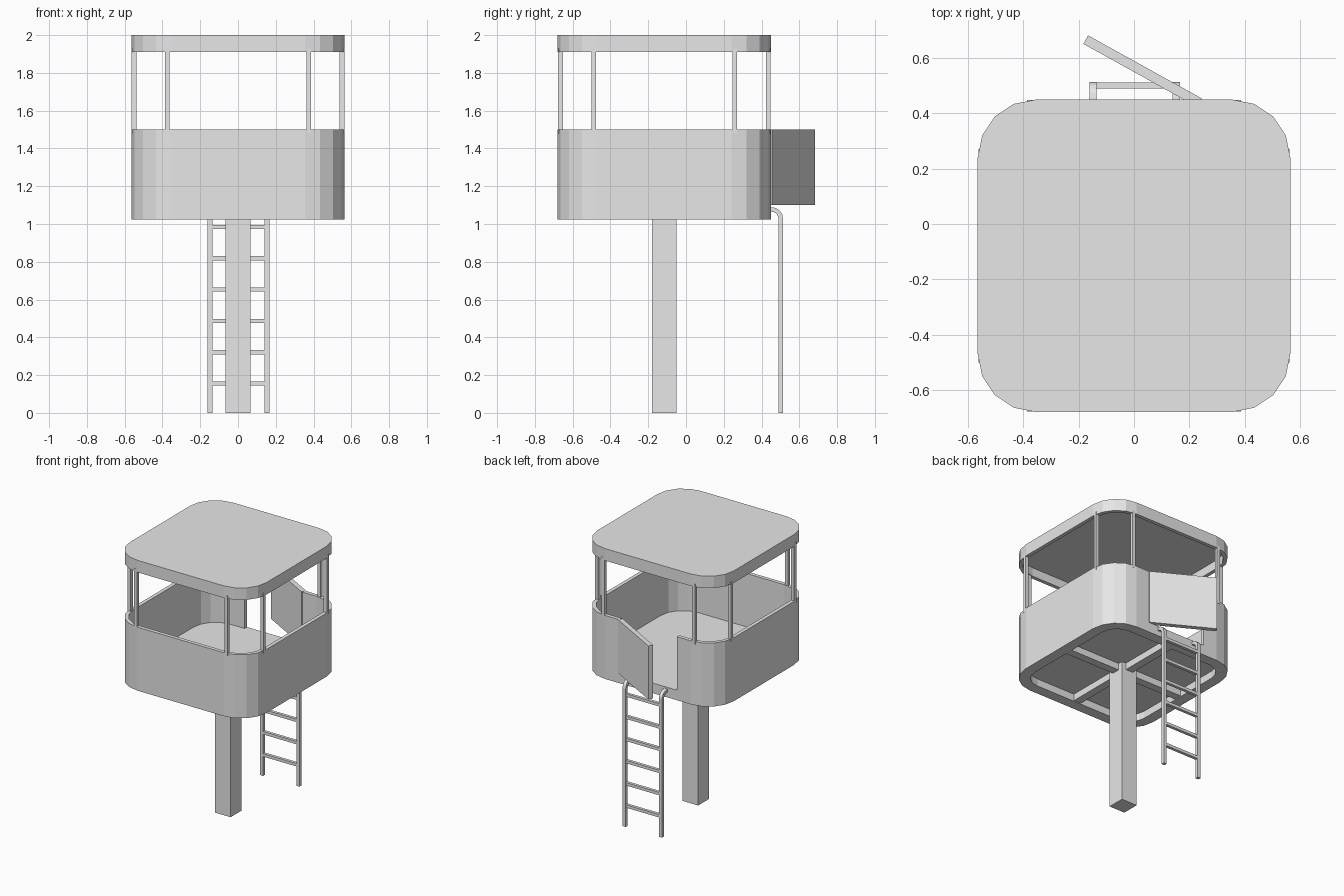
import bpy, bmesh, math
from mathutils import Matrix, Vector

if "Cube" in bpy.data.objects:
    bpy.data.objects.remove(bpy.data.objects["Cube"])

GREY = (0.8, 0.8, 0.8, 1)
mat = bpy.data.materials.new("plain_grey")
mat.use_nodes = True
mat.diffuse_color = GREY
mat.node_tree.nodes["Principled BSDF"].inputs["Base Color"].default_value = GREY

HALF, RADIUS, CY = 0.565, 0.21, -0.115    # cabin plan
FLOOR, RAIL, EAVE, TOP = 1.1, 1.5, 1.91, 2.0
DOOR_X = 0.24


def finish(name, bm):
    bmesh.ops.recalc_face_normals(bm, faces=bm.faces)
    mesh = bpy.data.meshes.new(name)
    bm.to_mesh(mesh)
    bm.free()
    mesh.materials.append(mat)
    obj = bpy.data.objects.new(name, mesh)
    bpy.context.collection.objects.link(obj)
    return obj


def outline(inset=0.0):
    """Rounded square, starting and ending either side of the back centre."""
    r, c = RADIUS - inset, HALF - RADIUS
    pts = []
    for i, (sx, sy) in enumerate([(-1, 1), (-1, -1), (1, -1), (1, 1)]):
        for k in range(5):
            a = math.pi / 2 * (1 + i + k / 4)
            pts.append((sx * c + r * math.cos(a), CY + sy * c + r * math.sin(a)))
    return pts


def loft(name, sections):
    """Join (outline, height) sections in order and cap both ends."""
    bm = bmesh.new()
    loops = [[bm.verts.new((x, y, z)) for x, y in pts] for pts, z in sections]
    for a, b in zip(loops, loops[1:]):
        for i in range(len(a)):
            j = (i + 1) % len(a)
            bm.faces.new((a[i], a[j], b[j], b[i]))
    bm.faces.new(loops[0])
    bm.faces.new(loops[-1])
    return finish(name, bm)


def box(name, lo, hi, matrix=Matrix()):
    lo, hi = Vector(lo), Vector(hi)
    bm = bmesh.new()
    bmesh.ops.create_cube(bm, size=1)
    for v in bm.verts:
        v.co = matrix @ (v.co * (hi - lo) + (lo + hi) / 2)
    return finish(name, bm)


# Cabin base with a recessed underside
loft("cabin_base", [(outline(0.08), FLOOR - 0.02), (outline(0.08), 1.025),
                    (outline(), 1.025), (outline(), FLOOR)])

# Wall, open at the back for the door
THICK = 0.028
back = CY + HALF
outer = [(-DOOR_X, back)] + outline() + [(DOOR_X, back)]
inner = [(-DOOR_X, back - THICK)] + outline(THICK) + [(DOOR_X, back - THICK)]
bm = bmesh.new()
rows = [[bm.verts.new((x, y, z)) for x, y in pts]
        for pts, z in ((outer, FLOOR), (outer, RAIL), (inner, RAIL), (inner, FLOOR))]
for a, b in zip(rows, rows[1:] + rows[:1]):
    for i in range(len(a) - 1):
        bm.faces.new((a[i], a[i + 1], b[i + 1], b[i]))
for end in (0, -1):
    bm.faces.new([row[end] for row in rows])
finish("cabin_wall", bm)

# Hollow roof
loft("roof", [(outline(THICK), TOP - 0.025), (outline(THICK), EAVE),
              (outline(), EAVE), (outline(), TOP)])

# Roof posts, two beside each corner
W = 0.0125
for sx in (-1, 1):
    for sy in (-1, 1):
        for x, y in ((0.375, 0.55), (0.55, 0.373)):
            px, py = sx * x, CY + sy * y
            box("roof_post", (px - W, py - W, RAIL - 0.02), (px + W, py + W, EAVE + 0.02))

# Central post and cross beams under the floor
box("central_post", (-0.065, CY - 0.065, 0), (0.065, CY + 0.065, FLOOR - 0.02))
box("floor_beam_across", (-0.485, CY - 0.03, 1.03), (0.485, CY + 0.03, FLOOR - 0.02))
box("floor_beam_along", (-0.03, CY - 0.485, 1.03), (0.03, CY + 0.485, FLOOR - 0.02))

# Open door, hinged at the left of the doorway
swing = Matrix.Translation((DOOR_X + 0.005, back + 0.004, 0)) @ Matrix.Rotation(math.radians(-29), 4, "Z")
box("door", (-0.47, -0.035, FLOOR), (0, 0, RAIL), swing)

# Ladder rails, curving into the base at the top
def rail_path(r, y_wall=0.44, yc=0.455, zc=1.03):
    arc = [(yc + r * math.cos(a), zc + r * math.sin(a))
           for a in (math.pi / 2 * k / 5 for k in range(6))]
    return [(yc + r, 0)] + arc + [(y_wall, zc + r)]

for x in (-0.148, 0.153):
    bm = bmesh.new()
    profile = rail_path(0.058), rail_path(0.034)
    rows = [[bm.verts.new((x + dx, y, z)) for y, z in path]
            for path, dx in ((profile[0], -0.013), (profile[0], 0.013),
                             (profile[1], 0.013), (profile[1], -0.013))]
    for a, b in zip(rows, rows[1:] + rows[:1]):
        for i in range(len(a) - 1):
            bm.faces.new((a[i], a[i + 1], b[i + 1], b[i]))
    for end in (0, -1):
        bm.faces.new([row[end] for row in rows])
    finish("ladder_rail", bm)

# Ladder rungs
for i in range(6):
    z = 0.155 + 0.166 * i
    box("ladder_rung", (-0.14, 0.49, z - 0.011), (0.145, 0.512, z + 0.011))
